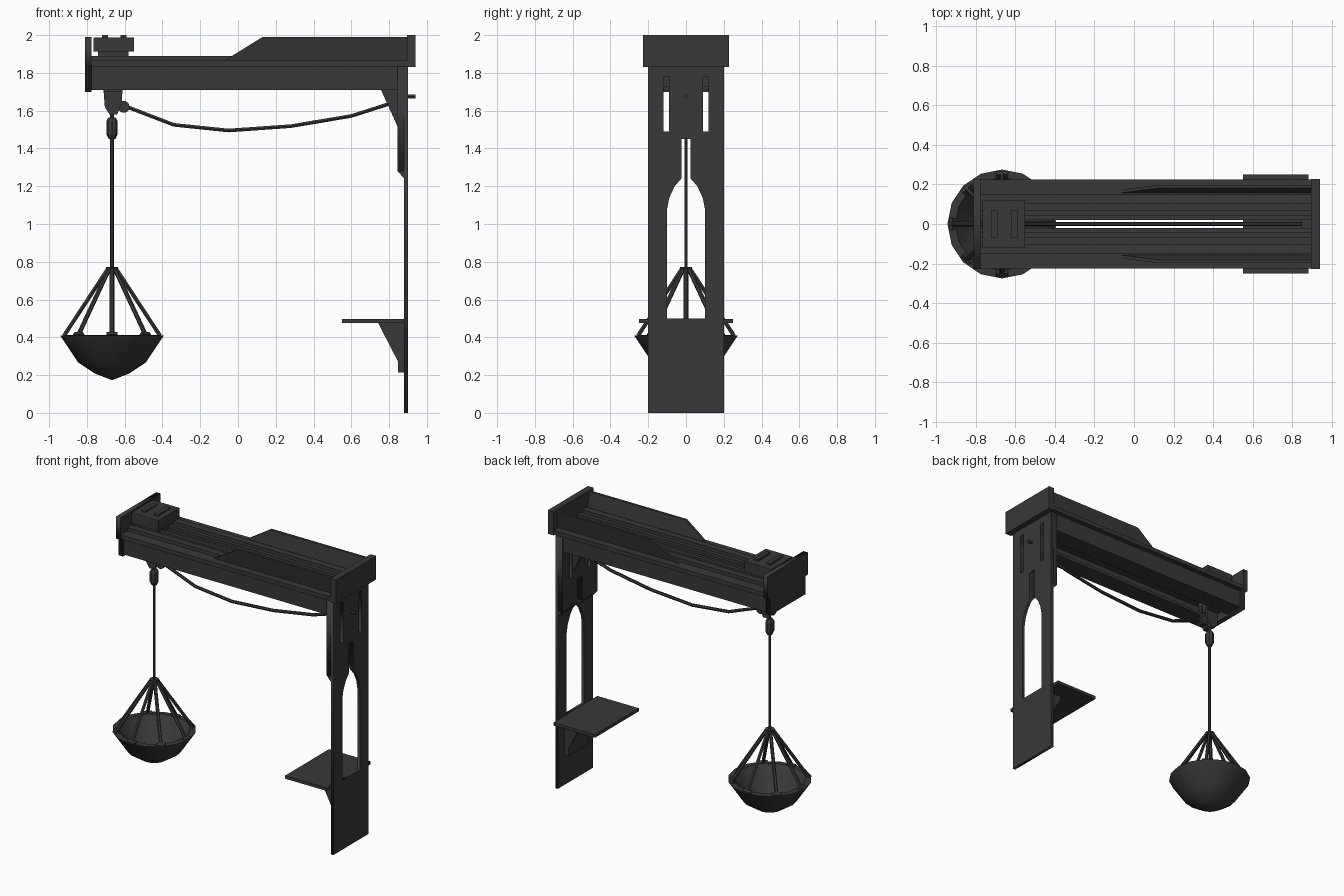
import bpy, bmesh, math
from mathutils import Vector, Matrix

if "Cube" in bpy.data.objects:
    bpy.data.objects.remove(bpy.data.objects["Cube"])

mat = bpy.data.materials.new("dark_steel")
mat.diffuse_color = (0.04, 0.04, 0.04, 1)
mat.use_nodes = True
mat.node_tree.nodes["Principled BSDF"].inputs["Base Color"].default_value = mat.diffuse_color


def make(name, bm):
    bmesh.ops.recalc_face_normals(bm, faces=bm.faces)
    me = bpy.data.meshes.new(name)
    bm.to_mesh(me)
    bm.free()
    ob = bpy.data.objects.new(name, me)
    bpy.context.collection.objects.link(ob)
    me.materials.append(mat)
    return ob


def box(name, x, y, z):
    bm = bmesh.new()
    bmesh.ops.create_cube(bm, size=1)
    for v in bm.verts:
        v.co = [(r[0] + r[1]) / 2 + c * (r[1] - r[0]) for c, r in zip(v.co, (x, y, z))]
    return make(name, bm)


def prism(name, pts, y0, y1, lean=None):
    """Extrude an x-z profile along y; lean(z) shifts y."""
    bm = bmesh.new()
    f = lean or (lambda z: 0)
    face = bm.faces.new([bm.verts.new((x, y0 + f(z), z)) for x, z in pts])
    r = bmesh.ops.extrude_face_region(bm, geom=[face])
    bmesh.ops.translate(bm, vec=(0, y1 - y0, 0),
                        verts=[g for g in r["geom"] if isinstance(g, bmesh.types.BMVert)])
    return make(name, bm)


def lathe(name, prof, n, x, smooth=False):
    """Spin a closed r-z profile about a vertical axis at x."""
    bm = bmesh.new()
    vs = [bm.verts.new((r, 0, z)) for r, z in prof]
    es = [bm.edges.new(p) for p in zip(vs, vs[1:])]
    bmesh.ops.spin(bm, geom=vs + es, cent=(0, 0, 0), axis=(0, 0, 1),
                   angle=2 * math.pi, steps=n)
    bmesh.ops.remove_doubles(bm, verts=bm.verts, dist=1e-4)
    bmesh.ops.translate(bm, vec=(x, 0, 0), verts=bm.verts)
    ob = make(name, bm)
    if smooth:
        bpy.context.view_layer.objects.active = ob
        ob.select_set(True)
        bpy.ops.object.shade_smooth_by_angle(angle=math.radians(35))
        ob.select_set(False)
    return ob


def rods(name, paths, r, n=6):
    bm = bmesh.new()
    for pts in paths:
        pts = [Vector(p) for p in pts]
        rings = []
        for i, p in enumerate(pts):
            d = (pts[min(i + 1, len(pts) - 1)] - pts[max(i - 1, 0)]).normalized()
            rot = d.to_track_quat('Z', 'Y')
            rings.append([bm.verts.new(p + rot @ Vector((r * math.cos(2 * math.pi * k / n),
                          r * math.sin(2 * math.pi * k / n), 0))) for k in range(n)])
        for a, b in zip(rings, rings[1:]):
            for k in range(n):
                bm.faces.new((a[k], a[(k + 1) % n], b[(k + 1) % n], b[k]))
        bm.faces.new(rings[0])
        bm.faces.new(rings[-1])
    return make(name, bm)


def panel(name, loops, x0, x1):
    """Filled y-z outline with holes, extruded along x."""
    cu = bpy.data.curves.new(name, 'CURVE')
    cu.dimensions, cu.fill_mode, cu.extrude = '2D', 'BOTH', (x1 - x0) / 2
    for pts in loops:
        s = cu.splines.new('POLY')
        s.points.add(len(pts) - 1)
        for p, (y, z) in zip(s.points, pts):
            p.co = (y, z, 0, 1)
        s.use_cyclic_u = True
    cu.materials.append(mat)
    ob = bpy.data.objects.new(name, cu)
    bpy.context.collection.objects.link(ob)
    ob.matrix_world = Matrix(((0, 0, 1, (x0 + x1) / 2), (1, 0, 0, 0), (0, 1, 0, 0), (0, 0, 0, 1)))
    bpy.context.view_layer.objects.active = ob
    ob.select_set(True)
    bpy.ops.object.convert(target='MESH')
    bpy.context.object.select_set(False)


def rect(y0, y1, z0, z1):
    return [(y0, z0), (y1, z0), (y1, z1), (y0, z1)]


# Column: arched window, narrow slot above it and two side slots
half = [(0.10, 0.5), (0.10, 1.08), (0.088, 1.14), (0.06, 1.2), (0.025, 1.24), (0.025, 1.45)]
keyhole = half + [(-y, z) for y, z in reversed(half)]
slots = [rect(-0.12, -0.09, 1.49, 1.78), rect(0.09, 0.12, 1.49, 1.78)]
panel("column_plate", [rect(-0.2, 0.2, 0, 1.85), keyhole] + slots, 0.88, 0.90)
u = [(-0.2, 1.28), (-0.025, 1.28), (-0.025, 1.45), (0.025, 1.45), (0.025, 1.28),
     (0.2, 1.28), (0.2, 1.85), (-0.2, 1.85)]
panel("column_head", [u] + slots, 0.845, 0.88)

# End cap over the column and T-shaped plate at the free end
box("column_cap", (0.895, 0.94), (-0.228, 0.228), (1.83, 2.0))
panel("beam_end_plate", [[(-0.2, 1.7), (0.2, 1.7), (0.2, 1.83), (0.228, 1.83), (0.228, 1.99),
                          (-0.228, 1.99), (-0.228, 1.83), (-0.2, 1.83)]], -0.81, -0.775)

for side, s in (("left", 1), ("right", -1)):
    def yy(a, b):
        return tuple(sorted((a * s, b * s)))
    # Twin channel beam with rails on its deck
    box("beam_web_" + side, (-0.775, 0.88), yy(0.155, 0.19), (1.71, 1.84))
    box("beam_foot_" + side, (-0.775, 0.88), yy(0.06, 0.16), (1.71, 1.73))
    box("beam_deck_" + side, (-0.775, 0.9), yy(0.02, 0.225), (1.835, 1.865))
    box("deck_rail_inner_" + side, (-0.775, 0.9), yy(0.04, 0.07), (1.86, 1.885))
    box("deck_rail_outer_" + side, (-0.775, 0.9), yy(0.1, 0.15), (1.86, 1.89))
    # Leaning stiffener panel
    prism("stiffener_" + side, [(-0.08, 1.86), (0.13, 1.99), (0.9, 1.99), (0.9, 1.86)],
          0.155 * s, 0.172 * s, lambda z: s * 0.2 * (z - 1.86))
    # Column chamfers and gussets
    prism("head_chamfer_" + side, [(0.845, 1.28), (0.88, 1.28), (0.88, 1.24)], 0.025 * s, 0.2 * s)
    prism("beam_gusset_" + side, [(0.755, 1.715), (0.845, 1.515), (0.845, 1.715)],
          0.06 * s, 0.085 * s)
    # Shelf brackets
    prism("shelf_bracket_" + side, [(0.74, 0.48), (0.88, 0.48), (0.88, 0.215), (0.848, 0.215),
                                    (0.848, 0.27)], 0.1 * s, 0.125 * s)

# Shelf
box("shelf", (0.55, 0.88), (-0.25, 0.25), (0.475, 0.497))
box("shelf_back_plate", (0.85, 0.88), (-0.125, 0.125), (0.215, 0.475))

# Winch box on the deck
box("winch_base", (-0.74, -0.58), (-0.09, 0.09), (1.86, 1.92))
box("winch_box", (-0.765, -0.55), (-0.12, 0.12), (1.912, 1.988))
for i, x in enumerate((-0.705, -0.605)):
    box("winch_rib_%d" % i, (x - 0.016, x + 0.016), (-0.07, 0.07), (1.985, 2.0))

# Pulley block, wheel, swivel
for i, s in enumerate((-1, 1)):
    prism("pulley_cheek_%d" % i, [(-0.715, 1.75), (-0.61, 1.75), (-0.615, 1.64), (-0.64, 1.58),
                                  (-0.68, 1.58), (-0.705, 1.62)], 0.018 * s, 0.038 * s)
box("pulley_hanger", (-0.71, -0.62), (-0.06, 0.06), (1.7, 1.84))
rods("pulley_wheel", [[(-0.66, -0.018, 1.63), (-0.66, 0.018, 1.63)]], 0.045, 12)
rods("guide_wheel", [[(-0.605, -0.025, 1.62), (-0.605, 0.025, 1.62)]], 0.032, 10)
lathe("swivel", [(0, 1.45), (0.018, 1.45), (0.03, 1.475), (0.03, 1.545), (0.018, 1.565),
                 (0, 1.565)], 8, -0.667)

# Sagging cable and hanging rope
rods("sag_cable", [[(-0.6, 0, 1.625), (-0.34, 0, 1.525), (-0.05, 0, 1.495), (0.28, 0, 1.518),
                    (0.6, 0, 1.572), (0.86, 0, 1.655), (0.90, 0, 1.675), (0.94, 0, 1.675)]], 0.011)
rods("hanging_rope", [[(-0.667, 0, 0.75), (-0.667, 0, 1.6)]], 0.01)

# Bucket with eight hanger rods and rim clips
lathe("bucket", [(0, 0.173), (0.09, 0.208), (0.18, 0.268), (0.275, 0.41), (0.235, 0.412),
                 (0.16, 0.31), (0.08, 0.25), (0, 0.225)], 16, -0.667, True)
arms, clips = [], []
for k in range(8):
    c, s = math.cos(k * math.pi / 4), math.sin(k * math.pi / 4)
    arms.append([(-0.667 + 0.02 * c, 0.02 * s, 0.765), (-0.667 + 0.25 * c, 0.25 * s, 0.415)])
    t = 0.03
    clips.append([(-0.667 + 0.25 * c - t * s, 0.25 * s + t * c, 0.415),
                  (-0.667 + 0.25 * c + t * s, 0.25 * s - t * c, 0.415)])
rods("hanger_rods", arms, 0.012)
rods("rim_clips", clips, 0.014, 4)
lathe("rod_collar", [(0, 0.74), (0.032, 0.74), (0.032, 0.772), (0, 0.772)], 8, -0.667)
